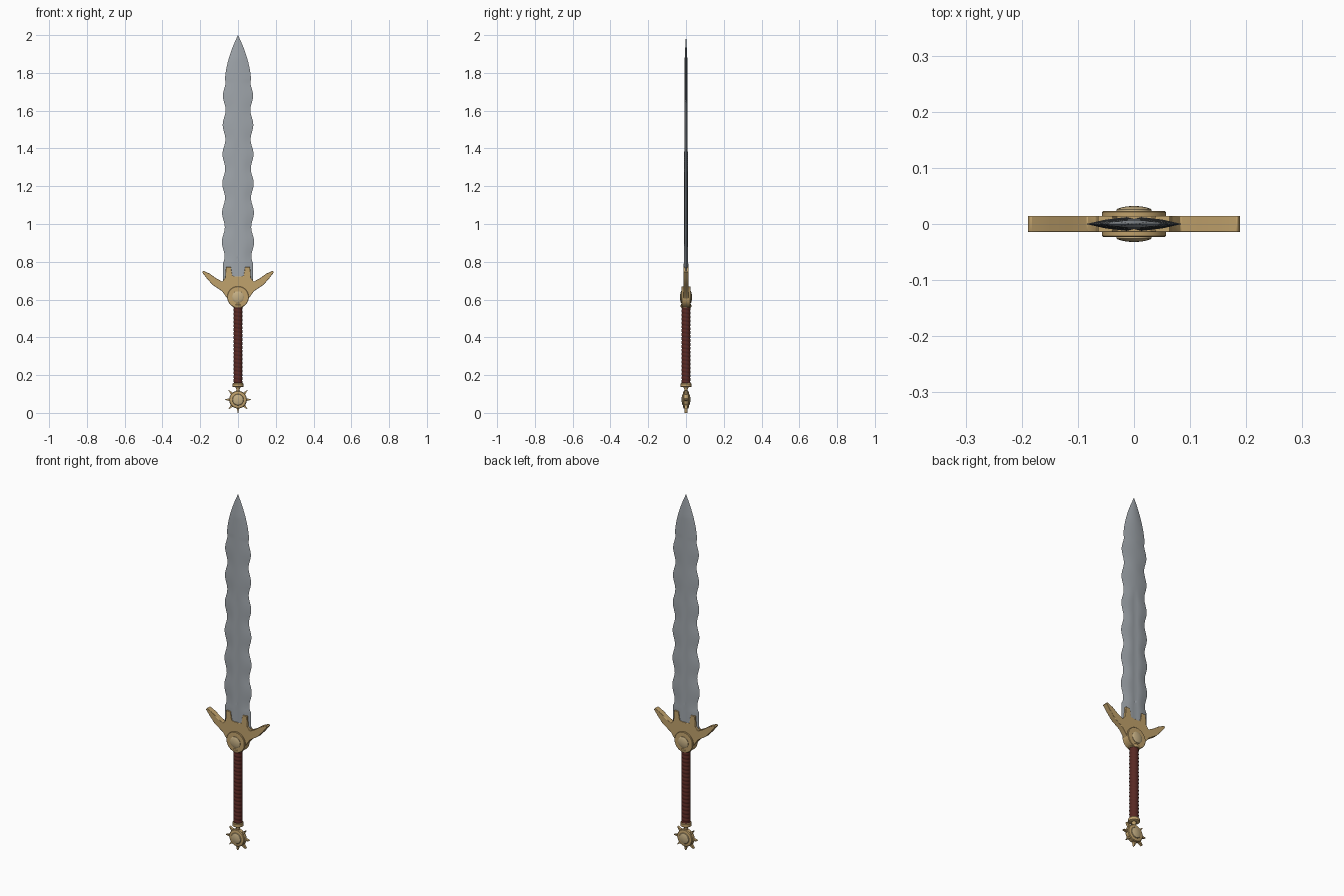
import bpy, bmesh, math

if "Cube" in bpy.data.objects:
    bpy.data.objects.remove(bpy.data.objects["Cube"])


def mat(name, col):
    m = bpy.data.materials.new(name)
    m.diffuse_color = (*col, 1)
    m.use_nodes = True
    m.node_tree.nodes["Principled BSDF"].inputs["Base Color"].default_value = m.diffuse_color
    return m


STEEL = mat("steel", (0.35, 0.38, 0.41))
GOLD = mat("gold", (0.53, 0.36, 0.15))
PALE = mat("pale gold", (0.56, 0.43, 0.23))
LEATHER = mat("dark red leather", (0.10, 0.022, 0.017))


def make(name, verts, faces, material, angle=35):
    me = bpy.data.meshes.new(name)
    me.from_pydata(verts, [], faces)
    bm = bmesh.new()
    bm.from_mesh(me)
    bmesh.ops.recalc_face_normals(bm, faces=bm.faces)
    bm.to_mesh(me)
    bm.free()
    me.materials.append(material)
    ob = bpy.data.objects.new(name, me)
    bpy.context.collection.objects.link(ob)
    bpy.ops.object.select_all(action='DESELECT')
    ob.select_set(True)
    bpy.context.view_layer.objects.active = ob
    bpy.ops.object.shade_smooth_by_angle(angle=math.radians(angle))
    return ob


def rings(name, loops, material, angle=35):
    """Skin a list of closed loops and cap both ends."""
    n = len(loops[0])
    verts = [p for l in loops for p in l]
    faces = [(i * n + j, i * n + (j + 1) % n, (i + 1) * n + (j + 1) % n, (i + 1) * n + j)
             for i in range(len(loops) - 1) for j in range(n)]
    faces += [tuple(range(n)), tuple(range(len(verts) - n, len(verts)))]
    return make(name, verts, faces, material, angle)


def prism(name, pts, h, material, bevel=0.0):
    """Extrude an x-z outline along y."""
    ob = rings(name, [[(x, -h, z) for x, z in pts], [(x, h, z) for x, z in pts]], material)
    if bevel:
        b = ob.modifiers.new("bevel", 'BEVEL')
        b.width, b.segments = bevel, 2
    return ob


def lathe(name, prof, material, zc=None, n=32):
    """Turn (radius, height) about z, or about y at height zc."""
    loops = []
    for r, h in prof:
        ring = [(r * math.cos(2 * math.pi * k / n), r * math.sin(2 * math.pi * k / n)) for k in range(n)]
        loops.append([(a, b, h) if zc is None else (a, h, zc + b) for a, b in ring])
    return rings(name, loops, material)


def both_sides(prof):
    """Mirror a front profile (rim first) to the back."""
    return [(r, -h) for r, h in reversed(prof)] + prof


# Blade: wavy edges, shallow central groove, pointed tip
def half_width(z):
    if z > 1.755:
        return max(0.0008, 0.069 * (1 - ((z - 1.755) / 0.245) ** 1.75))
    base = 0.072 + 0.007 * (1.755 - z) / 1.0
    if z < 0.80:
        return 0.080
    return base + 0.0075 * math.cos(2 * math.pi * (z - 1.68) / 0.155)


loops = []
N = 130
for i in range(N + 1):
    z = 0.66 + 1.34 * i / N
    w = half_width(z)
    t = (0.0125 - 0.006 * (z - 0.66) / 1.34) * min(1, w / 0.05)
    g = 0.72 if z < 1.4 else 0.72 + 0.28 * min(1, (z - 1.4) / 0.1)
    q = [(w, 0), (0.6 * w, 0.68 * t), (0.17 * w, t), (0, t * g),
         (-0.17 * w, t), (-0.6 * w, 0.68 * t)]
    pts = q + [(-x, -y) for x, y in q]
    loops.append([(x, y, z) for x, y in pts])
rings("blade", loops, STEEL, 30)

# Guard: swept wings with two inner teeth
half = [(0.0, 0.575), (0.045, 0.59), (0.085, 0.645), (0.135, 0.678), (0.165, 0.712), (0.190, 0.744),
        (0.184, 0.753), (0.15, 0.737), (0.115, 0.712), (0.083, 0.695), (0.068, 0.715),
        (0.064, 0.772), (0.038, 0.772), (0.030, 0.725), (0.012, 0.722)]
outline = half + [(-x, z) for x, z in reversed(half[1:])]
prism("guard", outline, 0.0145, GOLD, 0.002)

# Guard medallion and its raised boss
lathe("guard_disc", both_sides([(0.057, 0.021), (0.055, 0.023), (0.048, 0.0235)]), GOLD, 0.613, 40)
lathe("guard_boss", both_sides([(0.031, 0.026), (0.029, 0.0275), (0.022, 0.0295),
                                (0.012, 0.0315), (0.002, 0.032)]), PALE, 0.613)

# Grip with a spiral wrap
loops = []
M, S = 160, 24
for i in range(M + 1):
    z = 0.15 + 0.415 * i / M
    ring = []
    for k in range(S):
        a = 2 * math.pi * k / S
        r = 0.0215 + 0.0025 * abs(math.sin(math.pi * 20 * i / M + a / 2))
        ring.append((r * math.cos(a), r * math.sin(a), z))
    loops.append(ring)
rings("grip", loops, LEATHER, 60)

# Collars at the ends of the grip, and pommel neck
lathe("upper_collar", [(0.026, 0.558), (0.028, 0.561), (0.028, 0.572), (0.024, 0.577)], GOLD)
lathe("lower_collar", [(0.024, 0.136), (0.029, 0.139), (0.029, 0.154), (0.026, 0.158)], GOLD)
lathe("pommel_neck", [(0.010, 0.10), (0.009, 0.125), (0.014, 0.137)], GOLD)

# Pommel: domed disc ringed by eight spikes
ZC = 0.07
lathe("pommel_disc", both_sides([(0.047, 0.010), (0.044, 0.014), (0.036, 0.016)]), GOLD, ZC)
lathe("pommel_boss", both_sides([(0.030, 0.016), (0.028, 0.019), (0.020, 0.0215),
                                 (0.010, 0.023), (0.002, 0.0235)]), PALE, ZC)
for k in range(8):
    a = k * math.pi / 4
    c, s = math.cos(a), math.sin(a)
    tri = [(0.040, -0.009), (0.050, -0.006), (0.070, -0.0012), (0.070, 0.0012), (0.050, 0.006), (0.040, 0.009)]
    prism("pommel_spike", [(u * c - v * s, ZC + u * s + v * c) for u, v in tri], 0.007, GOLD)
